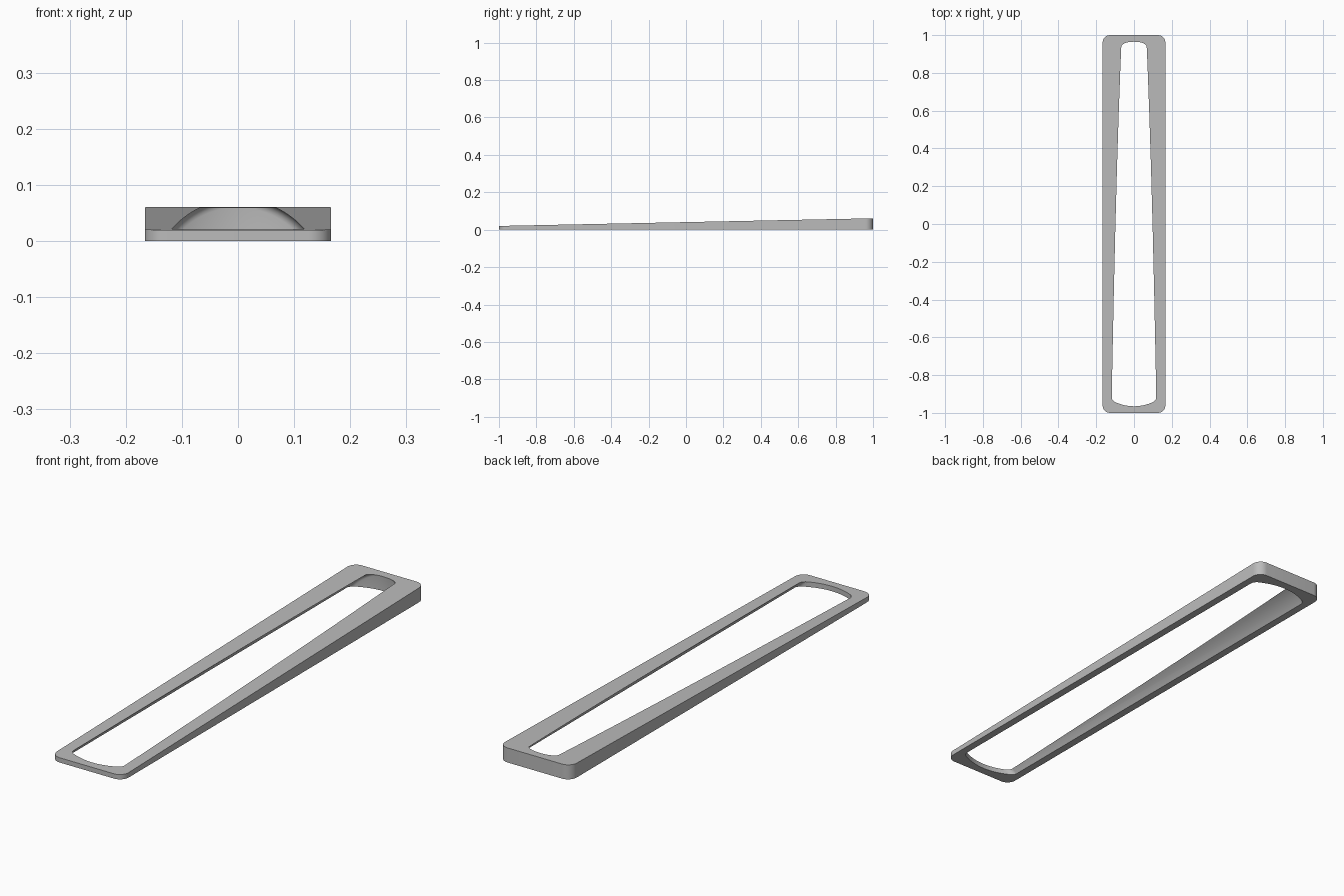
import bpy, bmesh, math

cube = bpy.data.objects.get("Cube")
if cube:
    bpy.data.objects.remove(cube, do_unlink=True)

HALF_W, CORNER = 0.166, 0.04
FRONT_Z, BACK_Z = 0.02, 0.061
VAULT_R, VAULT_Z = 0.157, -0.082    # vault arc radius and centre height
FLOOR_Z = -0.05                     # cutter reaches below the wedge

grey = bpy.data.materials.new("plain grey")
grey.use_nodes = True
grey.diffuse_color = (0.5, 0.5, 0.5, 1)
grey.node_tree.nodes["Principled BSDF"].inputs["Base Color"].default_value = (0.5, 0.5, 0.5, 1)


def make_object(name, bm):
    bmesh.ops.recalc_face_normals(bm, faces=bm.faces[:])
    mesh = bpy.data.meshes.new(name)
    bm.to_mesh(mesh)
    bm.free()
    mesh.materials.append(grey)
    obj = bpy.data.objects.new(name, mesh)
    bpy.context.collection.objects.link(obj)
    return obj


def top_height(y):
    return FRONT_Z + (BACK_Z - FRONT_Z) * (y + 1) / 2


# Wedge: rounded rectangle with a sloping top
bm = bmesh.new()
outline = []
corners = [(1, 1, 0), (-1, 1, 90), (-1, -1, 180), (1, -1, 270)]
for sx, sy, start in corners:
    for i in range(13):
        a = math.radians(start + 90 * i / 12)
        outline.append((sx * (HALF_W - CORNER) + CORNER * math.cos(a),
                        sy * (1 - CORNER) + CORNER * math.sin(a)))
low = [bm.verts.new((x, y, 0)) for x, y in outline]
high = [bm.verts.new((x, y, top_height(y))) for x, y in outline]
bm.faces.new(low)
bm.faces.new(high)
for i in range(len(low)):
    j = (i + 1) % len(low)
    bm.faces.new((low[i], low[j], high[j], high[i]))
wedge = make_object("wedge_frame", bm)

# Slot cutter: vaulted cross-section with bowed ends
bm = bmesh.new()
STEPS = 40
span = math.acos((FLOOR_Z - VAULT_Z) / VAULT_R)
rows = []
for i in range(STEPS + 1):
    a = span * (2 * i / STEPS - 1)
    x = VAULT_R * math.sin(a)
    z = VAULT_Z + VAULT_R * math.cos(a)
    end = 0.965 - 2.2 * x * x
    tops = [bm.verts.new((x, s * end, z)) for s in (-1, 1)]
    if i in (0, STEPS):
        rows.append((tops, tops))
    else:
        rows.append((tops, [bm.verts.new((x, s * end, FLOOR_Z)) for s in (-1, 1)]))
for (t0, b0), (t1, b1) in zip(rows, rows[1:]):
    bm.faces.new((t0[0], t1[0], t1[1], t0[1]))
    bm.faces.new((b0[0], b0[1], b1[1], b1[0]))
    for k in range(2):
        ring = list(dict.fromkeys((t0[k], t1[k], b1[k], b0[k])))
        bm.faces.new(ring)
# Round the edge where the vault meets each end wall
rim = [bm.edges.get((r0[0][k], r1[0][k]))
       for r0, r1 in zip(rows[1:-1], rows[2:-1]) for k in range(2)]
bmesh.ops.bevel(bm, geom=rim, offset=0.015, segments=5, profile=0.5, affect='EDGES')
cutter = make_object("slot_cutter", bm)
cutter.hide_render = True

# Cut the slot and shade smoothly
cut = wedge.modifiers.new("slot", 'BOOLEAN')
cut.operation = 'DIFFERENCE'
cut.solver = 'EXACT'
cut.object = cutter
bpy.ops.object.select_all(action='DESELECT')
bpy.context.view_layer.objects.active = wedge
wedge.select_set(True)
bpy.ops.object.modifier_apply(modifier="slot")
bpy.data.objects.remove(cutter, do_unlink=True)
bpy.ops.object.shade_smooth_by_angle(angle=math.radians(30))
